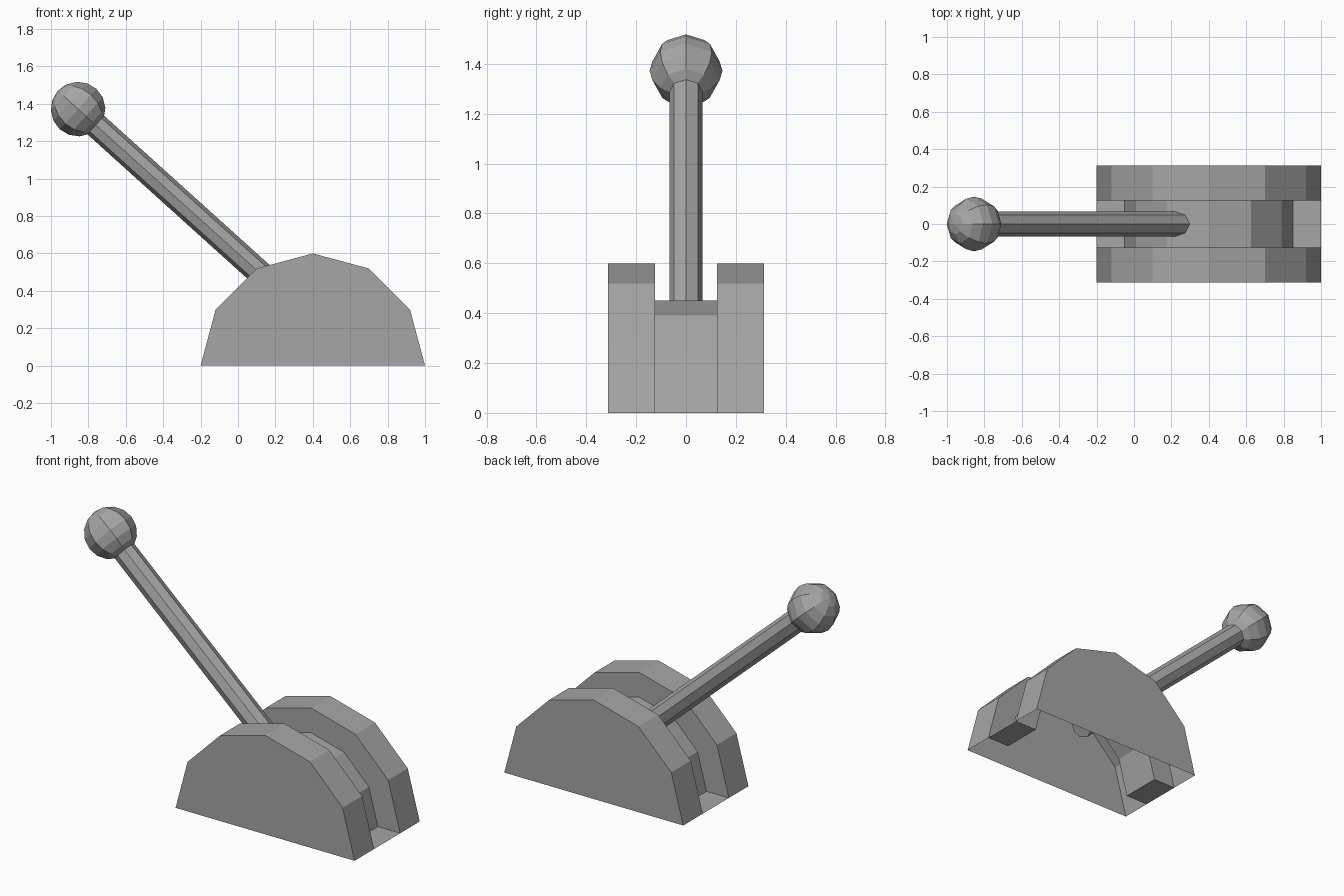
import bpy
import bmesh
import math
from mathutils import Vector

old = bpy.data.objects.get("Cube")
if old:
    bpy.data.objects.remove(old, do_unlink=True)

GREY = (0.38, 0.38, 0.38, 1.0)
grey = bpy.data.materials.new("plain grey")
grey.use_nodes = True
grey.diffuse_color = GREY
grey.node_tree.nodes["Principled BSDF"].inputs["Base Color"].default_value = GREY

# Main sizes
HUB_X = 0.4
OUTER, INNER = 0.6, 0.45
HALF_WIDTH, HALF_SLOT = 0.312, 0.125
PIVOT = Vector((HUB_X, 0, 0.24))
KNOB = Vector((-0.855, 0, 1.372))


def build_housing():
    """Open-bottomed half drum with a sunken slot, swept from one profile."""
    bm = bmesh.new()
    half = [(0, HALF_WIDTH), (OUTER, HALF_WIDTH), (OUTER, HALF_SLOT), (INNER, HALF_SLOT)]
    profile = half + [(r, -y) for r, y in reversed(half)]
    verts = [bm.verts.new((r, y, 0)) for r, y in profile]
    edges = [bm.edges.new(pair) for pair in zip(verts, verts[1:])]
    bmesh.ops.spin(bm, geom=verts + edges, cent=(0, 0, 0), axis=(0, 1, 0),
                   angle=-math.pi, steps=6, use_duplicate=False)

    # Flat ledges closing the slot at both ends
    for side in (-1, 1):
        corners = [(INNER, -HALF_SLOT), (OUTER, -HALF_SLOT), (OUTER, HALF_SLOT), (INNER, HALF_SLOT)]
        bm.faces.new([bm.verts.new((side * r, y, 0)) for r, y in corners])

    bmesh.ops.remove_doubles(bm, verts=bm.verts, dist=0.0005)
    bmesh.ops.dissolve_limit(bm, angle_limit=math.radians(1), verts=bm.verts, edges=bm.edges)
    bmesh.ops.recalc_face_normals(bm, faces=bm.faces)
    bm.normal_update()
    cap = max(bm.faces, key=lambda f: f.calc_center_median().y)
    if cap.normal.y < 0:
        bmesh.ops.reverse_faces(bm, faces=bm.faces)

    mesh = bpy.data.meshes.new("slotted_housing")
    bm.to_mesh(mesh)
    bm.free()
    obj = bpy.data.objects.new("slotted_housing", mesh)
    obj.location.x = HUB_X
    bpy.context.collection.objects.link(obj)
    return obj


def finish(name):
    obj = bpy.context.object
    obj.name = obj.data.name = name
    return obj


housing = build_housing()

# Tilted lever shaft and its round knob share one axis
axis = KNOB - PIVOT
tilt = (0, math.atan2(axis.x, axis.z), 0)
bpy.ops.mesh.primitive_cylinder_add(vertices=8, radius=0.067, depth=axis.length,
                                    location=(PIVOT + KNOB) / 2, rotation=tilt)
shaft = finish("lever_shaft")
bpy.ops.mesh.primitive_uv_sphere_add(segments=8, ring_count=8, radius=0.146,
                                     location=KNOB, rotation=tilt)
knob = finish("lever_knob")

for part in (housing, shaft, knob):
    part.data.materials.append(grey)
